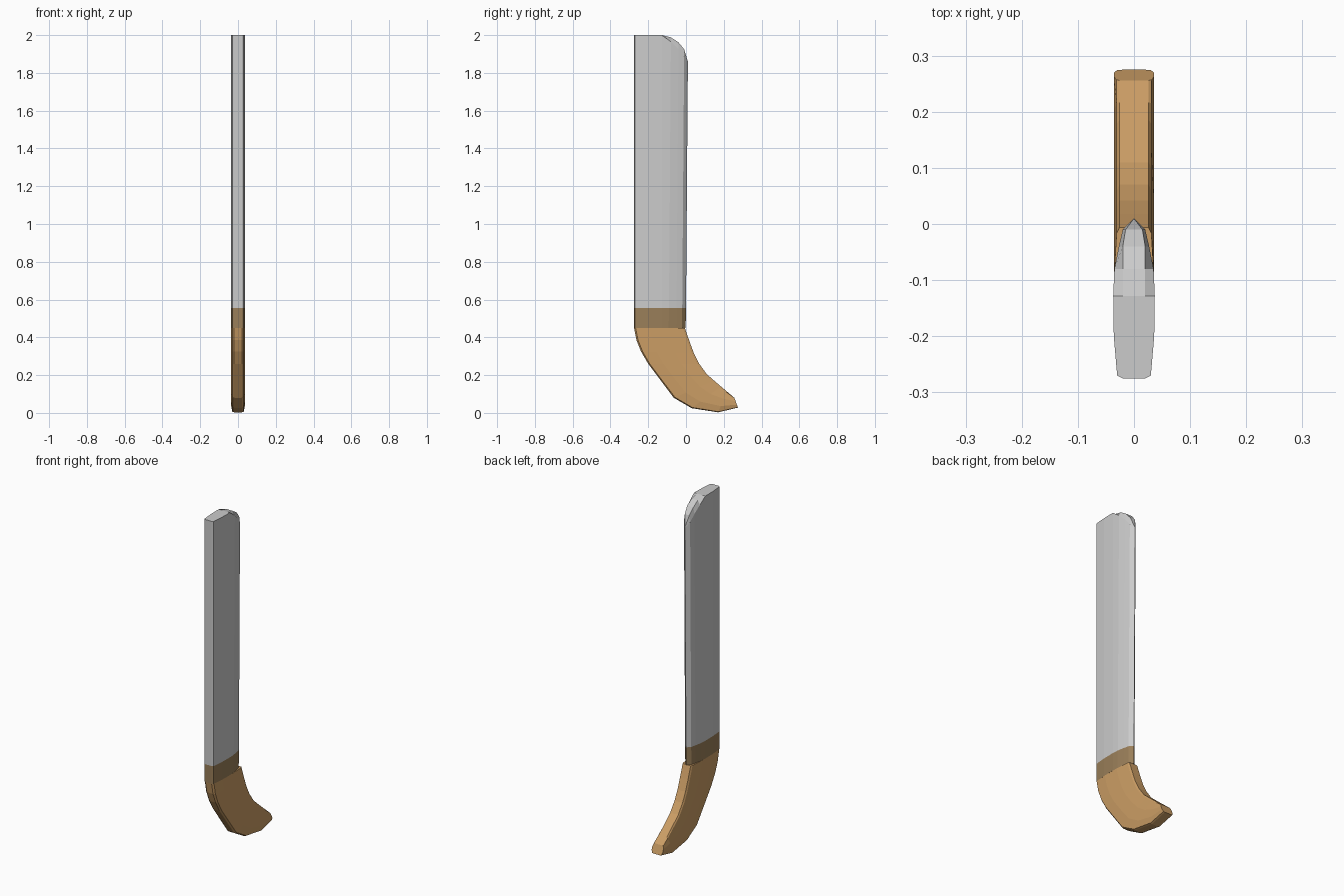
import bpy, bmesh

if "Cube" in bpy.data.objects:
    bpy.data.objects.remove(bpy.data.objects["Cube"])


def finish(name, bm, color=None):
    bmesh.ops.remove_doubles(bm, verts=bm.verts, dist=0.0005)
    bmesh.ops.recalc_face_normals(bm, faces=bm.faces)
    mesh = bpy.data.meshes.new(name)
    bm.to_mesh(mesh)
    bm.free()
    obj = bpy.data.objects.new(name, mesh)
    bpy.context.collection.objects.link(obj)
    if color:
        mat = bpy.data.materials.new(name + "_paint")
        mat.diffuse_color = (*color, 1)
        mat.use_nodes = True
        mat.node_tree.nodes["Principled BSDF"].inputs["Base Color"].default_value = mat.diffuse_color
        mesh.materials.append(mat)
    return obj


def loft(name, rings, color=None):
    bm = bmesh.new()
    loops = [[bm.verts.new(p) for p in ring] for ring in rings]
    n = len(loops[0])
    for a, b in zip(loops, loops[1:]):
        for i in range(n):
            j = (i + 1) % n
            bm.faces.new((a[i], a[j], b[j], b[i]))
    bm.faces.new(loops[0])
    bm.faces.new(loops[-1])
    return finish(name, bm, color)


# Knife section from spine to edge: (y, half width)
SECTION = [(-.275, .02), (-.27, .03), (-.2, .036), (-.128, .037), (-.08, .035),
           (-.04, .027), (-.01, .02), (.01, 0)]


def knife_ring(z, shift):
    half = [(w, y + shift * (y > -.1), z) for y, w in SECTION]
    return half + [(-x, y, z) for x, y, z in half[-2::-1]]


# Blade: walls, then a rounded and chamfered upper corner
bm = bmesh.new()
inner = [.02, .02, .02, .02, .02, .02, .015, 0]
z_mid = [2, 2, 2, 2, 1.988, 1.962, 1.925, 1.86]
z_side = [2, 2, 2, 2, 1.965, 1.925, 1.885, 1.85]
rows = []
for (y, w), xi, zm, zs in zip(SECTION, inner, z_mid, z_side):
    base = y - .01 * (y > -.1)
    rows.append([bm.verts.new(p) for p in (
        (-w, base, .555), (-w, y, zs), (-xi, y, zm),
        (xi, y, zm), (w, y, zs), (w, base, .555))])
for a, b in zip(rows, rows[1:]):
    for i in range(6):
        j = (i + 1) % 6
        bm.faces.new((a[i], a[j], b[j], b[i]))
bm.faces.new(rows[0])
bm.faces.new(rows[-1])
bmesh.ops.dissolve_degenerate(bm, dist=0.0005, edges=bm.edges)
finish("blade", bm)

# Collar between blade and grip
loft("collar", [knife_ring(.45, -.012), knife_ring(.555, -.01)], (.32, .21, .10))

# Curved grip: (back y, back z, front y, front z) per station
STATIONS = [(-.275, .45, -.006, .45), (-.262, .385, .018, .38), (-.238, .325, .042, .315),
            (-.2, .26, .07, .26), (-.14, .18, .11, .205), (-.065, .08, .15, .17),
            (.03, .025, .185, .14), (.17, .003, .217, .113), (.275, .028, .256, .08)]
PROFILE = [(0, .02), (.03, .03), (.3, .036), (.65, .036), (.96, .031), (1, .026)]
rings = []
for by, bz, fy, fz in STATIONS:
    half = [(w, by + (fy - by) * t, bz + (fz - bz) * t) for t, w in PROFILE]
    rings.append(half + [(-x, y, z) for x, y, z in reversed(half)])
loft("grip", rings, (.60, .34, .13))
